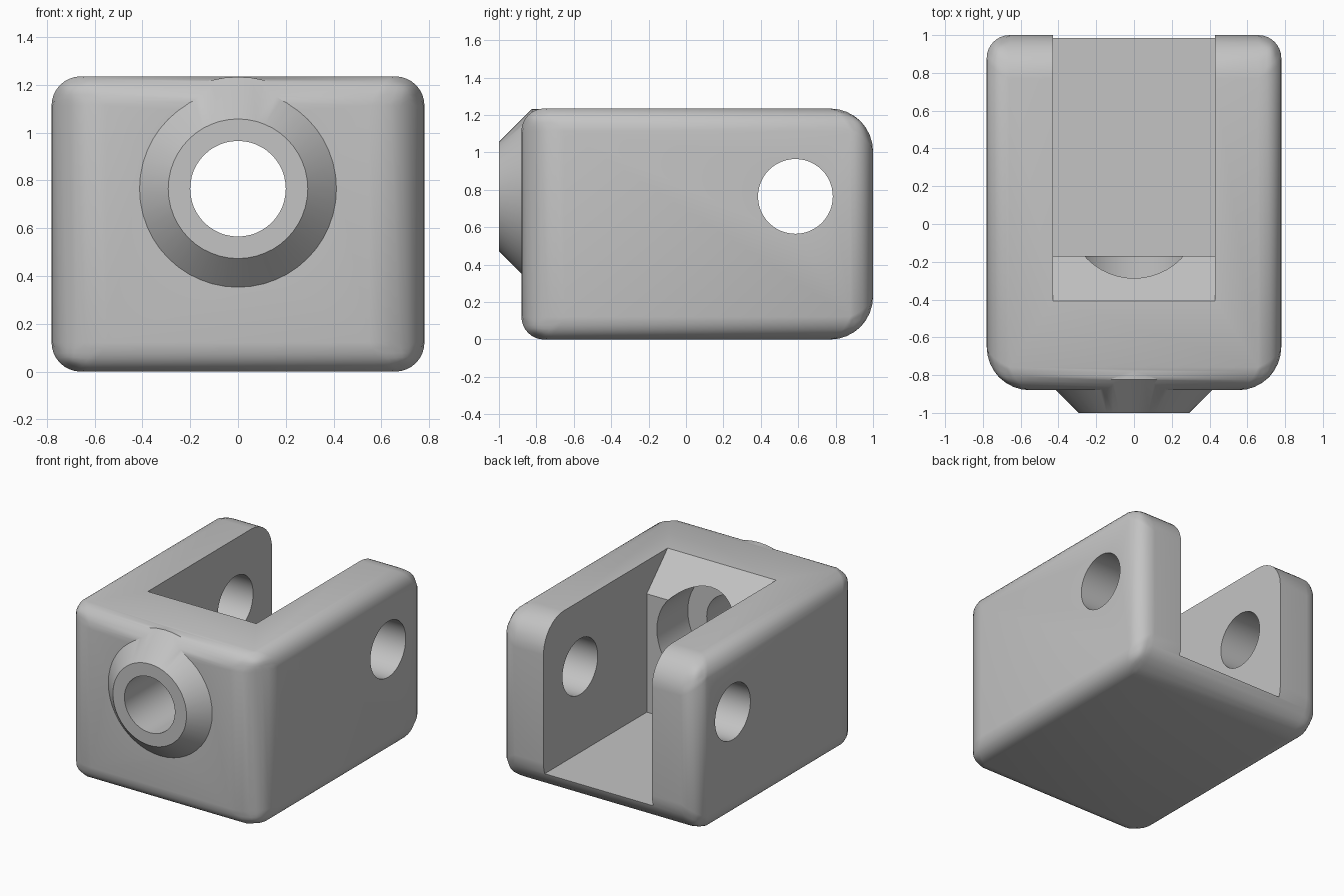
import bpy
import bmesh
import math
from mathutils import Matrix

if "Cube" in bpy.data.objects:
    bpy.data.objects.remove(bpy.data.objects["Cube"], do_unlink=True)

HALF_W, FRONT, BACK, TOP = 0.78, -0.88, 1.0, 1.235
BORE_Z = 0.765

grey = bpy.data.materials.new("plain grey")
grey.use_nodes = True
grey.diffuse_color = (0.55, 0.55, 0.55, 1)
grey.node_tree.nodes["Principled BSDF"].inputs["Base Color"].default_value = grey.diffuse_color


def add_object(name, bm):
    bmesh.ops.recalc_face_normals(bm, faces=bm.faces)
    mesh = bpy.data.meshes.new(name)
    bm.to_mesh(mesh)
    bm.free()
    mesh.materials.append(grey)
    obj = bpy.data.objects.new(name, mesh)
    bpy.context.collection.objects.link(obj)
    return obj


def lathe_y(name, profile, sides=48):
    """Closed solid around the bore axis from (y, radius) pairs."""
    bm = bmesh.new()
    rings = []
    for y, r in profile:
        angles = [2 * math.pi * i / sides for i in range(sides)]
        rings.append([bm.verts.new((r * math.sin(a), y, BORE_Z + r * math.cos(a))) for a in angles])
    for a, b in zip(rings, rings[1:]):
        for i in range(sides):
            j = (i + 1) % sides
            bm.faces.new((a[i], a[j], b[j], b[i]))
    bm.faces.new(rings[0])
    bm.faces.new(rings[-1])
    return add_object(name, bm)


def extrude_x(name, outline, half):
    """Solid from a (y, z) outline, centred on x."""
    bm = bmesh.new()
    face = bm.faces.new([bm.verts.new((-half, y, z)) for y, z in outline])
    new = bmesh.ops.extrude_face_region(bm, geom=[face])["geom"]
    verts = [v for v in new if isinstance(v, bmesh.types.BMVert)]
    bmesh.ops.translate(bm, verts=verts, vec=(2 * half, 0, 0))
    return add_object(name, bm)


def apply_modifiers(obj):
    graph = bpy.context.evaluated_depsgraph_get()
    mesh = bpy.data.meshes.new_from_object(obj.evaluated_get(graph))
    obj.modifiers.clear()
    obj.data = mesh


def combine(target, tool, operation):
    mod = target.modifiers.new(operation.lower(), "BOOLEAN")
    mod.operation = operation
    mod.solver = "EXACT"
    mod.object = tool
    apply_modifiers(target)
    bpy.data.objects.remove(tool, do_unlink=True)


# Block: larger rounding on upright front edges and level back edges
body = extrude_x("clevis_body", [(FRONT, 0), (BACK, 0), (BACK, TOP), (FRONT, TOP)], HALF_W)
weights = body.data.attributes.new("bevel_weight_edge", "FLOAT", "EDGE")
for edge in body.data.edges:
    a, b = (body.data.vertices[i].co for i in edge.vertices)
    upright_front = abs(a.z - b.z) > 0.1 and a.y < 0
    level_back = abs(a.x - b.x) > 0.1 and a.y > 0
    weights.data[edge.index].value = 1.0 if upright_front or level_back else 0.53
bevel = body.modifiers.new("rounding", "BEVEL")
bevel.limit_method = "WEIGHT"
bevel.width = 0.23
bevel.segments = 8
apply_modifiers(body)

# Tapered collar on the front
collar = lathe_y("front_collar", [(-1, 0.292), (-0.824, 0.468), (-0.7, 0.468)])
combine(body, collar, "UNION")

# Slot open to the top and back, with a sloped lead-in at the front
slot = extrude_x("slot_cutter", [(-0.17, 0.15), (1.2, 0.15), (1.2, 1.4), (-0.572, 1.4), (-0.17, 0.998)], 0.43)
combine(body, slot, "DIFFERENCE")

# Stepped bore through the front wall
bore = lathe_y("bore_cutter", [(-1.2, 0.2), (-0.52, 0.2), (-0.52, 0.35), (0.1, 0.35)])
combine(body, bore, "DIFFERENCE")

# Pin hole through both arms
bm = bmesh.new()
bmesh.ops.create_cone(bm, cap_ends=True, segments=48, radius1=0.2, radius2=0.2, depth=2,
                      matrix=Matrix.Translation((0, 0.585, BORE_Z)) @ Matrix.Rotation(math.pi / 2, 4, "Y"))
combine(body, add_object("pin_cutter", bm), "DIFFERENCE")

body.data.materials.clear()
body.data.materials.append(grey)
for poly in body.data.polygons:
    poly.material_index = 0
bpy.ops.object.select_all(action="DESELECT")
body.select_set(True)
bpy.context.view_layer.objects.active = body
bpy.ops.object.shade_smooth_by_angle(angle=math.radians(30))
